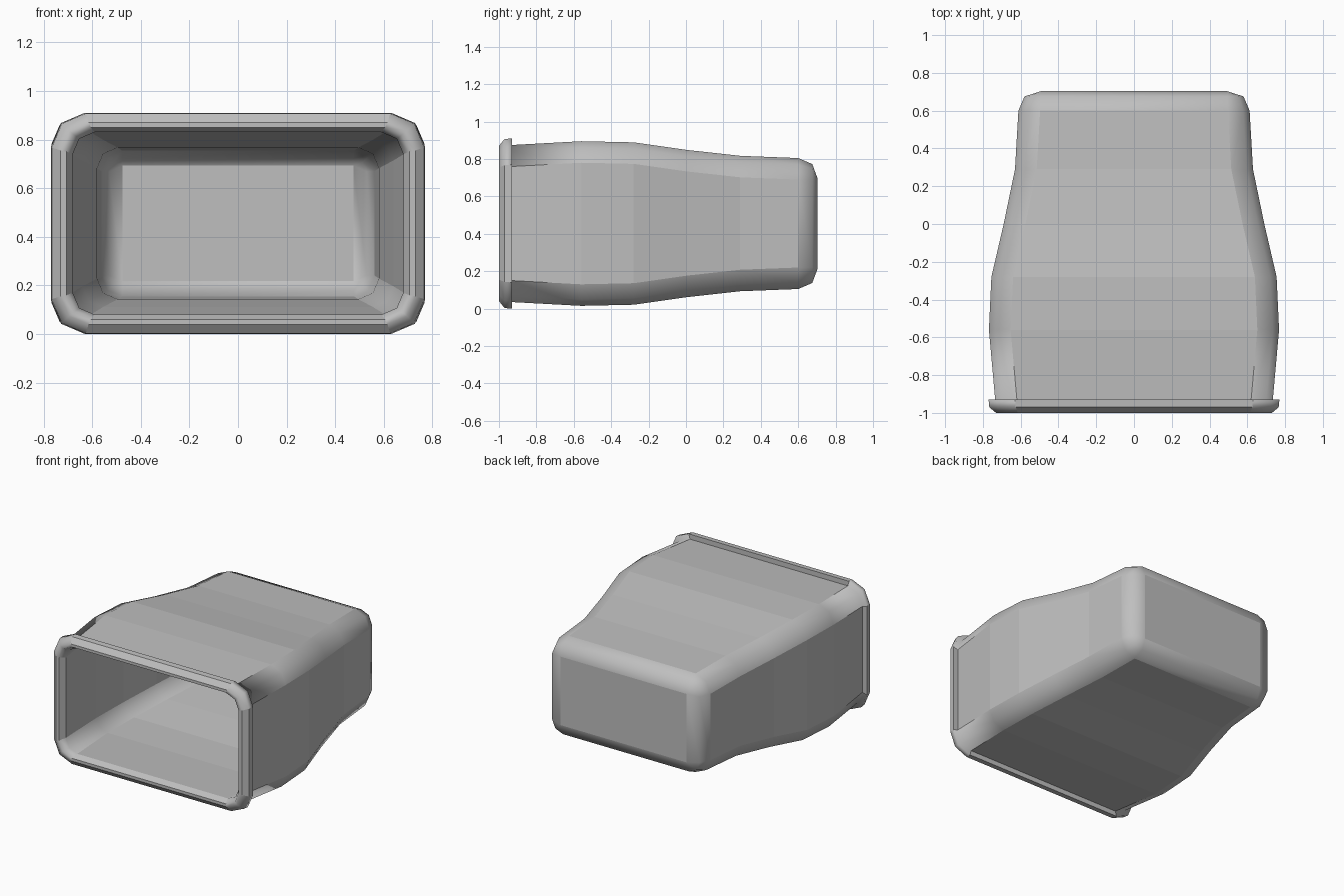
import bpy
import bmesh

if "Cube" in bpy.data.objects:
    bpy.data.objects.remove(bpy.data.objects["Cube"])

MID = 0.455       # height of the centre line
WALL = 0.05       # thickness of the shell

grey = bpy.data.materials.new("light grey")
grey.use_nodes = True
colour = (0.52, 0.52, 0.52, 1)
grey.diffuse_color = colour
grey.node_tree.nodes["Principled BSDF"].inputs["Base Color"].default_value = colour


def ring(bm, y, w, h, b):
    """Rectangle with two-step rounded corners, three points to a corner."""
    corner = [(w, h - b), (w - 0.3 * b, h - 0.3 * b), (w - b, h)]
    pts = []
    for sx, sz in ((1, 1), (-1, 1), (-1, -1), (1, -1)):
        run = corner if sx * sz > 0 else corner[::-1]
        pts += [(sx * x, y, MID + sz * z) for x, z in run]
    return [bm.verts.new(p) for p in pts]


# Sections as (y, half width, half height, corner size)
body = [
    (-0.93, 0.735, 0.42, 0.115),
    (-0.56, 0.768, 0.44, 0.115),
    (-0.28, 0.755, 0.434, 0.115),
    (0.0, 0.69, 0.394, 0.115),
    (0.29, 0.63, 0.362, 0.115),
    (0.6, 0.612, 0.35, 0.115),
    (0.675, 0.58, 0.318, 0.085),
    (0.703, 0.495, 0.243, 0.0),
]
rim = [
    (-0.93, 0.77, 0.455, 0.14),
    (-0.97, 0.766, 0.452, 0.14),
    (-1.0, 0.73, 0.415, 0.115),
    (-1.0, 0.705, 0.395, 0.1),
    (-0.96, 0.68, 0.375, 0.09),
]
lining = [(y if y < 0.6 else y - WALL, w - WALL, h - WALL, max(b - 0.03, 0))
          for y, w, h, b in body[1:]]
lining[-1] = (lining[-1][0], 0.475, 0.238, 0.0)

# One continuous skin: outer back, forward over the rim, then inside to the back
sections = body[::-1] + rim + lining
bm = bmesh.new()
rings = [ring(bm, *s) for s in sections]
last = len(rings) - 2
for i, (a, c) in enumerate(zip(rings, rings[1:])):
    for j in range(12):
        k = (j + 1) % 12
        face = bm.faces.new((a[j], a[k], c[k], c[j]))
        # Rounded corners and back edges are smooth, the panels flat
        face.smooth = j % 3 != 2 or i < 2 or i > last - 2
bm.faces.new(rings[0])
bm.faces.new(rings[-1])
bmesh.ops.remove_doubles(bm, verts=bm.verts, dist=0.0005)
bmesh.ops.recalc_face_normals(bm, faces=bm.faces)

mesh = bpy.data.meshes.new("hollow_housing")
bm.to_mesh(mesh)
bm.free()
mesh.materials.append(grey)
housing = bpy.data.objects.new("hollow_housing", mesh)
bpy.context.collection.objects.link(housing)
